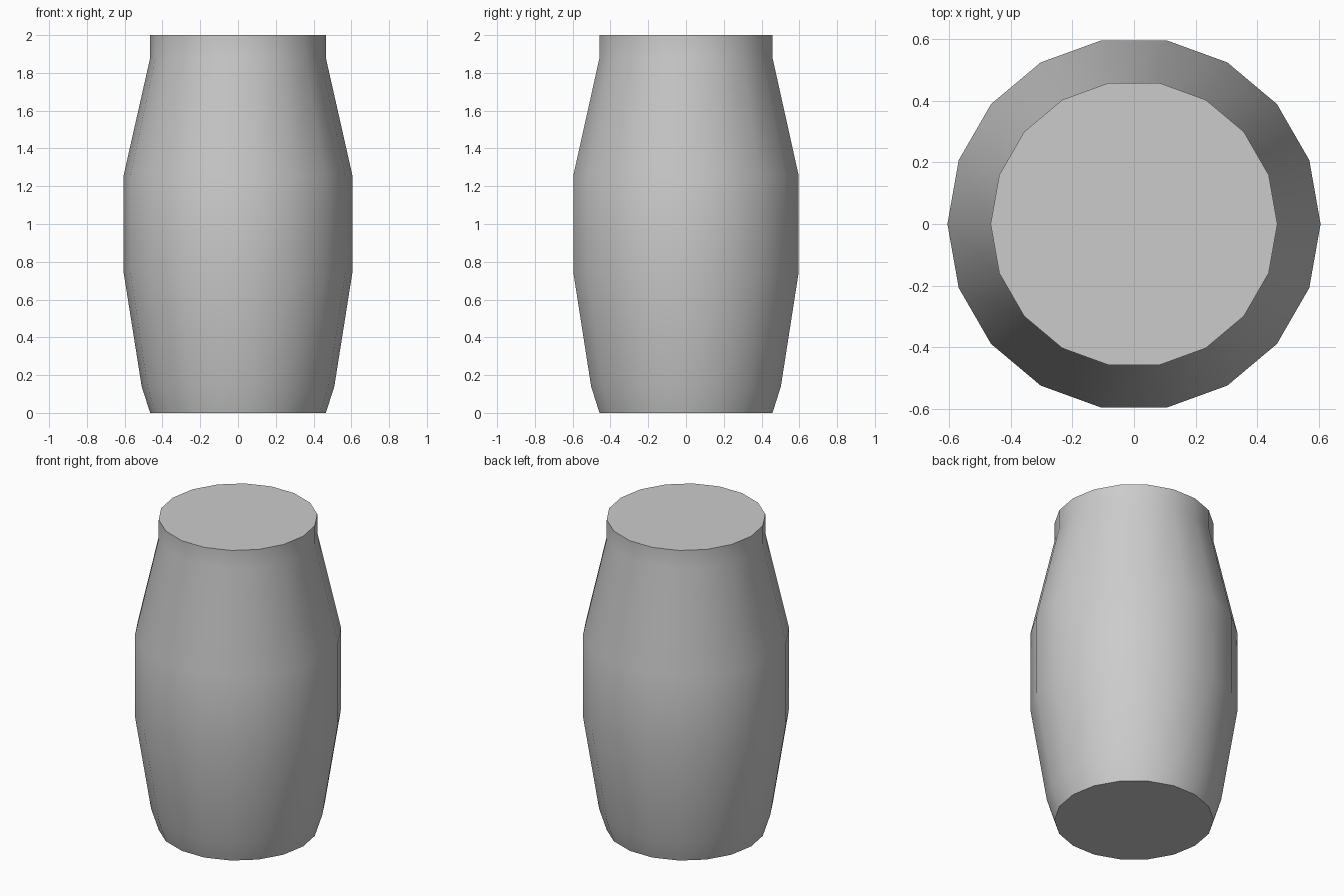
import bpy, bmesh, math

if "Cube" in bpy.data.objects:
    bpy.data.objects.remove(bpy.data.objects["Cube"])

SIDES = 18
# Barrel profile: (radius, height), bottom to top
PROFILE = [(0.465, 0.0), (0.51, 0.14), (0.605, 0.74),
           (0.605, 1.26), (0.465, 1.88), (0.465, 2.0)]

bm = bmesh.new()

# Rings of vertices, first vertex on the x axis
rings = []
for r, z in PROFILE:
    rings.append([bm.verts.new((r * math.cos(math.tau * i / SIDES),
                                r * math.sin(math.tau * i / SIDES), z))
                  for i in range(SIDES)])

# Side walls
for low, high in zip(rings, rings[1:]):
    for i in range(SIDES):
        j = (i + 1) % SIDES
        bm.faces.new((low[i], low[j], high[j], high[i]))

# Flat bottom and top
bm.faces.new(rings[0][::-1])
bm.faces.new(rings[-1])

mesh = bpy.data.meshes.new("barrel_body")
bm.to_mesh(mesh)
bm.free()
barrel = bpy.data.objects.new("barrel_body", mesh)
bpy.context.collection.objects.link(barrel)

# Smooth sides, sharp rims
bpy.context.view_layer.objects.active = barrel
barrel.select_set(True)
bpy.ops.object.shade_smooth_by_angle(angle=math.radians(30))
